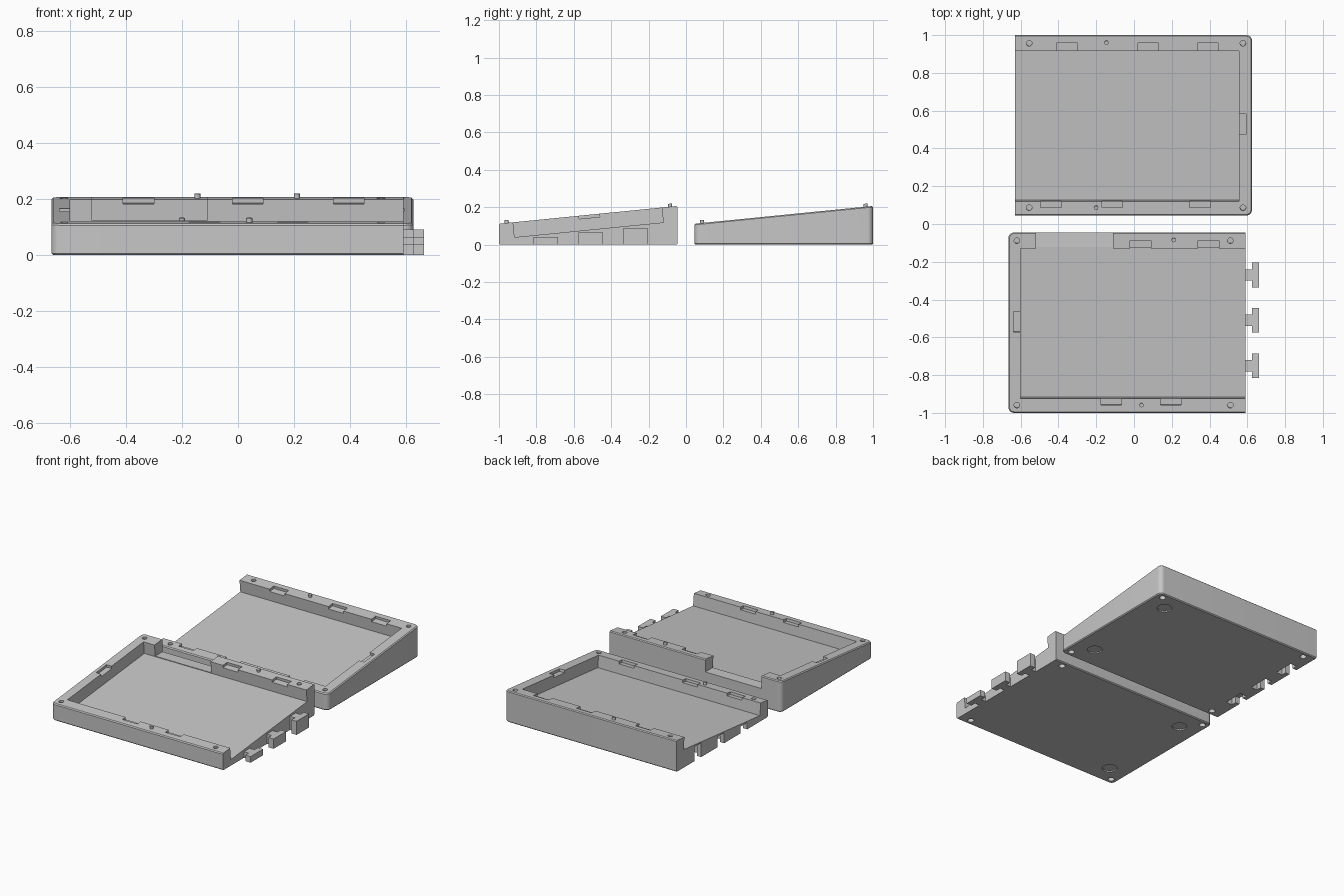
import bpy, bmesh, math
from mathutils import Matrix

if "Cube" in bpy.data.objects:
    bpy.data.objects.remove(bpy.data.objects["Cube"])

SLOPE = 0.0995
TILT = math.atan(SLOPE)
FRONT_H = 0.112      # height of the low front edge
LENGTH = 0.955       # front to back size of each half

grey = bpy.data.materials.new("light_grey")
grey.diffuse_color = (0.57, 0.57, 0.57, 1)
grey.use_nodes = True
grey.node_tree.nodes["Principled BSDF"].inputs["Base Color"].default_value = grey.diffuse_color


def finish(bm, name, matrix=None):
    if matrix:
        bm.transform(matrix)
    bmesh.ops.recalc_face_normals(bm, faces=bm.faces)
    mesh = bpy.data.meshes.new(name)
    bm.to_mesh(mesh)
    bm.free()
    mesh.materials.append(grey)
    ob = bpy.data.objects.new(name, mesh)
    bpy.context.collection.objects.link(ob)
    return ob


def loft(rings, name, matrix=None):
    """Closed solid through rings of equal point count."""
    bm = bmesh.new()
    vs = [[bm.verts.new(p) for p in ring] for ring in rings]
    n = len(vs[0])
    for a, b in zip(vs, vs[1:]):
        for i in range(n):
            j = (i + 1) % n
            bm.faces.new((a[i], a[j], b[j], b[i]))
    bm.faces.new(vs[0])
    bm.faces.new(vs[-1])
    return finish(bm, name, matrix)


def prism(pts, z0, z1, name, matrix=None):
    return loft([[(x, y, z) for x, y in pts] for z in (z0, z1)], name, matrix)


def box(x0, x1, y0, y1, z0, z1, name="cutter", matrix=None):
    return prism([(x0, y0), (x1, y0), (x1, y1), (x0, y1)], z0, z1, name, matrix)


def cylinder(x, y, r, z0, z1, name="cutter", matrix=None, n=24):
    pts = [(x + r * math.cos(2 * math.pi * i / n), y + r * math.sin(2 * math.pi * i / n))
           for i in range(n)]
    return prism(pts, z0, z1, name, matrix)


def tee(x, y, h, gap=0.0, z0=0.0, name="cutter"):
    """T-shaped joint block pointing to +x from the joint plane x."""
    s, w = 0.03 + gap, 0.065 + gap
    a, b = x + 0.035 - gap, x + 0.073 + gap
    pts = [(x - 0.01, y - s), (a, y - s), (a, y - w), (b, y - w),
           (b, y + w), (a, y + w), (a, y + s), (x - 0.01, y + s)]
    return prism(pts, z0, h + gap, name)


def cut(body, cutter):
    mod = body.modifiers.new("cut", 'BOOLEAN')
    mod.operation = 'DIFFERENCE'
    mod.solver = 'EXACT'
    mod.object = cutter
    bpy.context.view_layer.objects.active = body
    bpy.ops.object.modifier_apply(modifier=mod.name)
    bpy.data.objects.remove(cutter)


def wedge(name, xc, xo, y0):
    """Sloped case body: rounded at the closed side xc, square at the open side xo."""
    d = 1 if xc > xo else -1
    r, c, y1 = 0.03, 0.006, y0 + LENGTH

    def ring(inset, height):
        pts = [(xo, y0 + inset)]
        for cy, start in ((y0 + r, -90), (y1 - r, 0)):
            for i in range(9):
                a = math.radians(start + 90 * i / 8)
                pts.append((xc - d * r + d * (r - inset) * math.cos(a),
                            cy + (r - inset) * math.sin(a)))
        pts.append((xo, y1 - inset))
        return [(x, y, height(y)) for x, y in pts]

    def top(y):
        return FRONT_H + SLOPE * (y - y0)

    return loft([ring(c, lambda y: 0), ring(0, lambda y: c),
                 ring(0, lambda y: top(y) - c), ring(c, top)], name)


def half(name, xc, xo, y0, wall, front_clips, back_clips, holes_x, pins, feet):
    d = 1 if xc > xo else -1
    body = wedge(name, xc, xo, y0)
    slope = Matrix.Translation((0, y0, FRONT_H)) @ Matrix.Rotation(TILT, 4, 'X')

    # tilted tray, open at the joint side
    x0, x1 = sorted((wall, xo - d * 0.1))
    cut(body, box(x0, x1, 0.0755, 0.875, -0.08, 0.1, matrix=slope))

    # shallow clip recesses around the rim
    for x in front_clips:
        cut(body, box(x - 0.055, x + 0.055, 0.042, 0.1, -0.017, 0.05, matrix=slope))
    for x in back_clips:
        cut(body, box(x - 0.055, x + 0.055, 0.85, 0.918, -0.017, 0.05, matrix=slope))
    x0, x1 = sorted((wall - d * 0.02, wall + d * 0.037))
    cut(body, box(x0, x1, 0.43, 0.54, -0.017, 0.05, matrix=slope))

    # corner screw holes, from above and below
    for x in holes_x:
        for y in (0.041, 0.916):
            cut(body, cylinder(x, y, 0.015, -0.015, 0.05, matrix=slope))
            cut(body, cylinder(x, y0 + y, 0.02, -0.05, 0.05))

    # round foot recesses underneath
    for x, y in feet:
        cut(body, cylinder(x, y, 0.046, -0.05, 0.008, n=32))

    # locating pins on the rim
    for i, (x, y) in enumerate(pins):
        pin = cylinder(x, y, 0.011, -0.01, 0.016, f"{name}_pin_{i + 1}", slope, 16)
        smooth(pin)
    return body


def smooth(ob):
    bpy.ops.object.select_all(action='DESELECT')
    ob.select_set(True)
    bpy.context.view_layer.objects.active = ob
    bpy.ops.object.shade_smooth_by_angle(angle=math.radians(30))


JOINTS = ((0.25, 0.04), (0.49, 0.065), (0.73, 0.09))   # offset from front, height

# front half of the case, with cable notch in its back wall
left = half("left_case", -0.665, 0.59, -1.0, -0.60,
            (-0.12, 0.195), (0.035, 0.395), (-0.62, 0.51),
            ((0.21, 0.92), (0.04, 0.042)), ((-0.525, -0.19), (-0.525, -0.86)))
cut(left, box(-0.52, -0.11, -0.13, 0.0, 0.123, 0.4))
smooth(left)

# back half of the case, with matching slots
right = half("right_case", 0.625, -0.63, 0.045, 0.555,
             (-0.44, -0.115, 0.35), (-0.355, 0.075, 0.39), (-0.555, 0.577),
             ((-0.145, 0.92), (-0.20, 0.042)), ((0.485, 0.87), (0.485, 0.20)))

for i, (dy, h) in enumerate(JOINTS):
    tee(0.59, -1.0 + dy, h, name=f"joint_block_{i + 1}")
    cut(right, tee(-0.63, 0.045 + dy, h, gap=0.004, z0=-0.05))
smooth(right)
